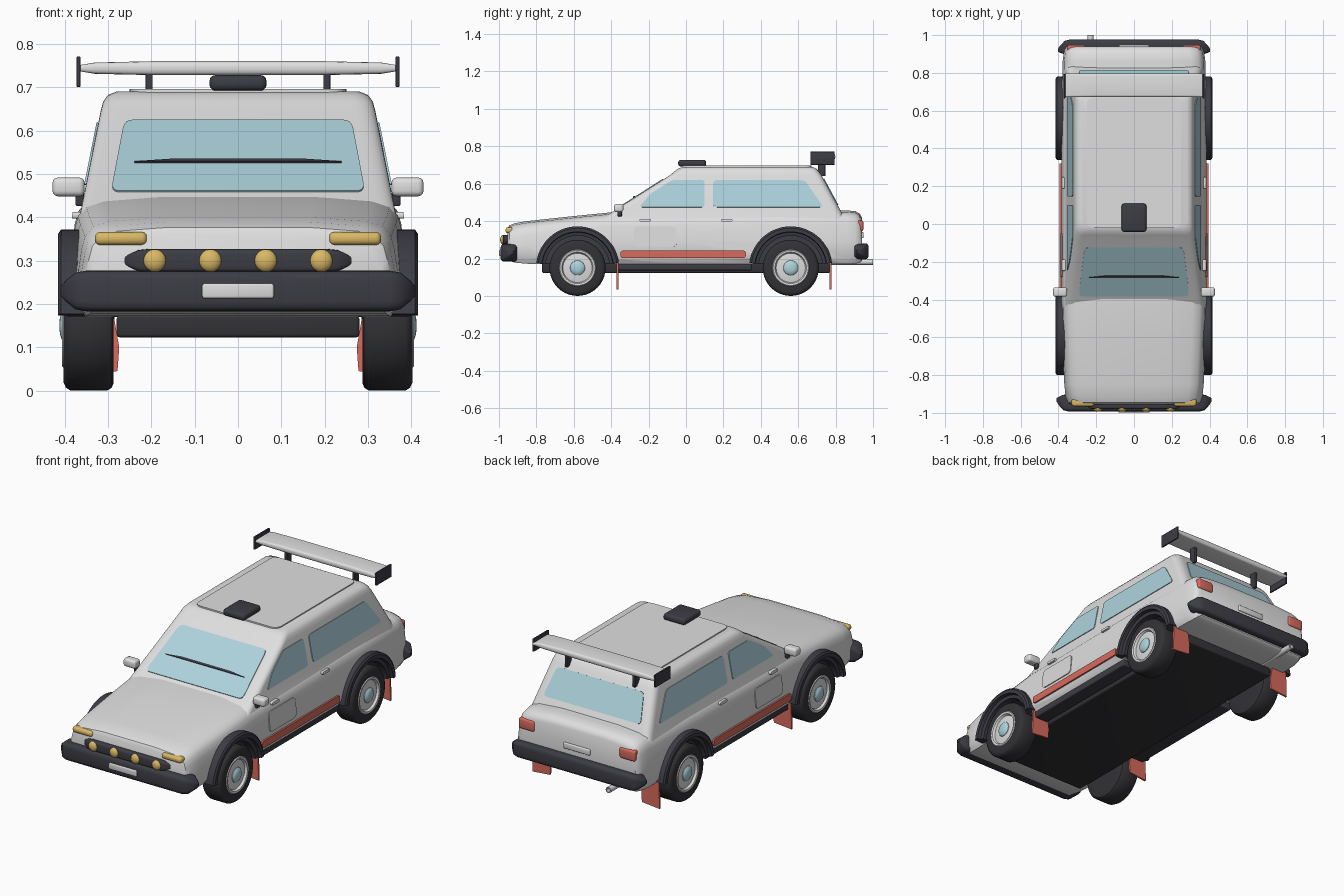
import bpy, bmesh, math
from mathutils import Vector

if "Cube" in bpy.data.objects:
    bpy.data.objects.remove(bpy.data.objects["Cube"])


def mat(name, c):
    m = bpy.data.materials.new(name)
    m.diffuse_color = (*c, 1)
    m.use_nodes = True
    m.node_tree.nodes["Principled BSDF"].inputs["Base Color"].default_value = m.diffuse_color
    return m


PAINT = mat("body_paint", (0.74, 0.74, 0.74))
DARK = mat("dark_trim", (0.045, 0.045, 0.058))
TYRE = mat("tyre_rubber", (0.032, 0.032, 0.037))
GLASS = mat("blue_glass", (0.42, 0.65, 0.72))
RED = mat("red", (0.68, 0.145, 0.11))
YELLOW = mat("lamp_yellow", (0.70, 0.48, 0.13))
RIM = mat("rim_white", (0.72, 0.72, 0.72))


def finish(name, bm, m, angle=35):
    bmesh.ops.recalc_face_normals(bm, faces=bm.faces)
    me = bpy.data.meshes.new(name)
    bm.to_mesh(me)
    bm.free()
    me.materials.append(m)
    o = bpy.data.objects.new(name, me)
    bpy.context.collection.objects.link(o)
    smooth(o, angle)
    return o


def smooth(o, angle=35):
    bpy.ops.object.select_all(action='DESELECT')
    o.select_set(True)
    bpy.context.view_layer.objects.active = o
    bpy.ops.object.shade_smooth_by_angle(angle=math.radians(angle))


def loft(name, rings, m, angle=35):
    """Skin closed rings with equal point counts and cap the ends."""
    bm = bmesh.new()
    vs = [[bm.verts.new(p) for p in r] for r in rings]
    n = len(vs[0])
    for a, b in zip(vs, vs[1:]):
        for i in range(n):
            bm.faces.new((a[i], a[(i + 1) % n], b[(i + 1) % n], b[i]))
    bm.faces.new(vs[0])
    bm.faces.new(vs[-1])
    return finish(name, bm, m, angle)


def lathe(name, profile, m, cy, cz, s=1, n=40):
    """Revolve (x, radius) points about an x axis."""
    return loft(name, [[(s * x, cy + r * math.cos(2 * math.pi * i / n), cz + r * math.sin(2 * math.pi * i / n))
                        for i in range(n)] for x, r in profile], m)


def box(name, c, size, m, bevel=0.0):
    bm = bmesh.new()
    bmesh.ops.create_cube(bm, size=1)
    for v in bm.verts:
        v.co = Vector(c) + Vector([v.co[i] * size[i] for i in range(3)])
    if bevel:
        bmesh.ops.bevel(bm, geom=bm.edges[:], offset=bevel, segments=3, profile=0.5, affect='EDGES')
    return finish(name, bm, m)


def rounded(pts, r, k=4):
    """Round the corners of a 2D polygon."""
    out = []
    for i, p in enumerate(pts):
        p, a, b = Vector(p), Vector(pts[i - 1]), Vector(pts[(i + 1) % len(pts)])
        p0, p1 = p + (a - p).normalized() * r, p + (b - p).normalized() * r
        for j in range(k + 1):
            t = j / k
            out.append(p0 * (1 - t) ** 2 + p * 2 * t * (1 - t) + p1 * t * t)
    return out


def plate(name, pts, place, nrm, m, r=0.015, t=0.004):
    """Thin plate: 2D outline mapped on to a sloping panel."""
    q, d = rounded(pts, r), Vector(nrm).normalized() * t
    return loft(name, [[Vector(place(*p)) - d for p in q], [Vector(place(*p)) + d for p in q]], m)


def rect(u0, u1, v0, v1):
    return [(u0, v0), (u1, v0), (u1, v1), (u0, v1)]


# Lower body: cross-sections along y (y, half width, bottom, top)
def section(y, w, zb, zt):
    h = [(w - .02, zb), (w, zb + .03), (w, zb + .45 * (zt - zb)), (w - .008, zt - .065),
         (w - .016, zt - .035), (w - .035, zt - .012), (w - .075, zt), (w * .45, zt + .009)]
    return [(x, y, z) for x, z in h] + [(-x, y, z) for x, z in reversed(h)]


body = loft("body", [section(*s) for s in (
    (-.955, .340, .20, .350), (-.945, .352, .187, .368), (-.915, .362, .178, .380), (-.85, .369, .172, .391),
    (-.6, .380, .17, .418), (-.4, .385, .17, .438), (0, .385, .17, .442), (.5, .385, .17, .448),
    (.86, .378, .17, .448), (.905, .372, .173, .444), (.93, .364, .178, .430), (.94, .352, .188, .410))], PAINT)

# Wheel wells cut out of the body, lined in dark
AXLES = (("front", -.58), ("rear", .56))
for s in (1, -1):
    for tag, wy in AXLES:
        cut = lathe("well_cutter", [(.265, .188), (.5, .188)], DARK, wy, .15, s, 48)
        cut.hide_render = True
        mod = body.modifiers.new("well", 'BOOLEAN')
        mod.operation, mod.solver, mod.object = 'DIFFERENCE', 'EXACT', cut
        mod.material_mode = 'TRANSFER'
        bpy.context.view_layer.objects.active = body
        bpy.ops.object.modifier_apply(modifier=mod.name)
        bpy.data.objects.remove(cut)
smooth(body)

# Cabin: rounded rectangles stacked in z (z, front, back, half width)
loft("cabin", [[(p.x, p.y, z) for p in rounded(rect(-w, w, y0, y1), .045, 6)] for z, y0, y1, w in (
    (.41, -.456, .852, .364), (.45, -.393, .83, .356), (.645, -.087, .725, .317), (.667, -.06, .709, .311),
    (.682, -.04, .695, .300), (.690, -.015, .675, .280))], PAINT)
plate("roof_panel", rect(-.25, .25, -.02, .67), lambda x, y: (x, y, .692), (0, 0, 1), PAINT, .04)

# Glass
plate("windshield", [(-.293, .458), (.293, .458), (.262, .622), (-.262, .622)],
      lambda x, z: (x, -.393 + (z - .45) * 1.569, z), (0, -1, 1.569), GLASS, .02)
plate("rear_window", [(-.295, .485), (.295, .485), (.262, .625), (-.262, .625)],
      lambda x, z: (x, .83 - (z - .45) * .538, z), (0, 1, .538), GLASS, .02)
plate("wiper", [(-.24, .522), (.24, .522), (.15, .528), (-.15, .528)],
      lambda x, z: (x, -.393 + (z - .45) * 1.569, z), (0, -1, 1.569), DARK, .002, .009)

# Underside
box("floor_pan", (0, 0, .148), (.56, 1.54, .05), TYRE, .008)

for s, side in ((1, "right"), (-1, "left")):
    # Side windows
    def glass_side(y, z):
        return (s * (.356 - (z - .45) * .2), y, z)

    def door_side(y, z):
        return (s * (.386 - max(0, z - .30) * .12), y, z)
    plate(side + "_front_window", [(-.25, .474), (.10, .474), (.10, .618), (-.075, .618), (-.19, .545)],
          glass_side, (s, 0, .2), GLASS)
    plate(side + "_rear_window", [(.145, .474), (.735, .474), (.635, .618), (.145, .618)],
          glass_side, (s, 0, .2), GLASS, .02)
    # Door panel, sill stripe, handles
    plate(side + "_door_panel", rect(-.28, -.05, .263, .372), door_side, (s, 0, .1), RIM, .025)
    plate(side + "_sill_stripe", rect(-.35, .32, .203, .242), door_side, (s, 0, 0), RED, .014, .008)
    for y in (-.218, .218):
        plate(side + "_door_handle", rect(y - .03, y + .03, .397, .412), door_side, (s, 0, 0), PAINT, .006, .009)
    box(side + "_sill", (s * .325, -.01, .157), (.08, .72, .04), DARK, .006)
    # Mirror
    box(side + "_mirror", (s * .391, -.36, .470), (.074, .05, .043), PAINT, .012)
    box(side + "_mirror_stalk", (s * .365, -.355, .443), (.02, .025, .035), DARK, .005)

    for tag, wy in AXLES:
        nm = f"{tag}_{side}_"
        # Wheel
        lathe(nm + "tyre", [(.287, .09), (.287, .132), (.291, .143), (.302, .15), (.386, .15), (.397, .143),
                            (.402, .132), (.402, .098), (.39, .094)], TYRE, wy, .15, s)
        lathe(nm + "rim", [(.30, .098), (.402, .098), (.406, .094), (.404, .084), (.392, .078), (.397, .045),
                           (.397, .02)], RIM, wy, .15, s)
        lathe(nm + "hub", [(.39, .041), (.400, .039), (.407, .031), (.411, .018), (.412, .004)], GLASS, wy, .15, s)
        # Arch flare swept around the wheel
        prof = [(.35, .172), (.392, .172), (.396, .19), (.415, .193), (.415, .212), (.408, .222), (.35, .222)]
        arc = [math.radians(7 + 166 * i / 28) for i in range(29)]
        loft(nm + "arch_flare", [[(s * x, wy + r * math.cos(a), .15 + r * math.sin(a)) for x, r in prof]
                                 for a in arc], DARK)
        # Mud flap
        fy = wy + .213
        loft(nm + "mud_flap", [[(s * x, y, z) for x, z in ((.288, .18), (.38, .18), (.385, .035), (.278, .045),
                                                          (.274, .10))] for y in (fy - .005, fy + .005)], RED)

    # Lights
    box(side + "_headlight", (s * .27, -.945, .351), (.12, .04, .03), YELLOW, .012)
    box(side + "_tail_light", (s * .305, .928, .375), (.095, .04, .058), RED, .01)
    # Wing supports and end plates
    box(side + "_wing_strut", (s * .205, .725, .69), (.016, .04, .1), DARK, .003)
    box(side + "_wing_end_plate", (s * .368, .73, .736), (.009, .13, .07), DARK, .002)


# Bars with tapered ends: bumpers and lamp pod
def bar(name, w, cy, cz, hy, hz, back):
    rings = []
    for x, k in ((-w, .2), (-w + .012, .5), (-w + .035, .9), (-w + .06, 1),
                 (w - .06, 1), (w - .035, .9), (w - .012, .5), (w, .2)):
        q = rounded(rect(-hy * k, hy * k, -hz * k, hz * k), .5 * min(hy, hz) * k, 3)
        rings.append([(x, cy + p.x + back * (1 - k), cz + p.y) for p in q])
    return loft(name, rings, DARK)


bar("front_bumper", .41, -.947, .23, .045, .047, .02)
bar("rear_bumper", .402, .936, .238, .040, .043, -.02)
bar("lamp_pod", .265, -.955, .30, .025, .027, .01)
for i, x in enumerate((-.192, -.064, .064, .192)):
    bm = bmesh.new()
    bmesh.ops.create_uvsphere(bm, u_segments=20, v_segments=12, radius=.026)
    for v in bm.verts:
        v.co = Vector((x, -.978, .30)) + Vector((v.co.x, v.co.y * .6, v.co.z))
    finish(f"spot_lamp_{i + 1}", bm, YELLOW)
box("front_plate", (0, -.992, .23), (.165, .014, .034), RIM, .005)
box("rear_plate", (0, .942, .325), (.16, .014, .032), RIM, .005)

# Exhaust
loft("exhaust_pipe", [[(-.23 + r * math.cos(a * math.pi / 8), y, .182 + r * math.sin(a * math.pi / 8))
                       for a in range(16)] for y, r in ((.75, .016), (1.0, .016), (1.0, .011), (.97, .011))], RIM)

# Roof vent and rear wing
box("roof_vent", (0, .033, .71), (.132, .15, .036), DARK, .014)
loft("rear_wing", [[(x, .735 + p.x, .744 + p.y) for p in rounded(rect(-.063, .063, -h, h), h * .8, 3)]
                   for x, h in ((-.366, .007), (-.33, .013), (-.2, .016), (.2, .016), (.33, .013), (.366, .007))],
     PAINT)
